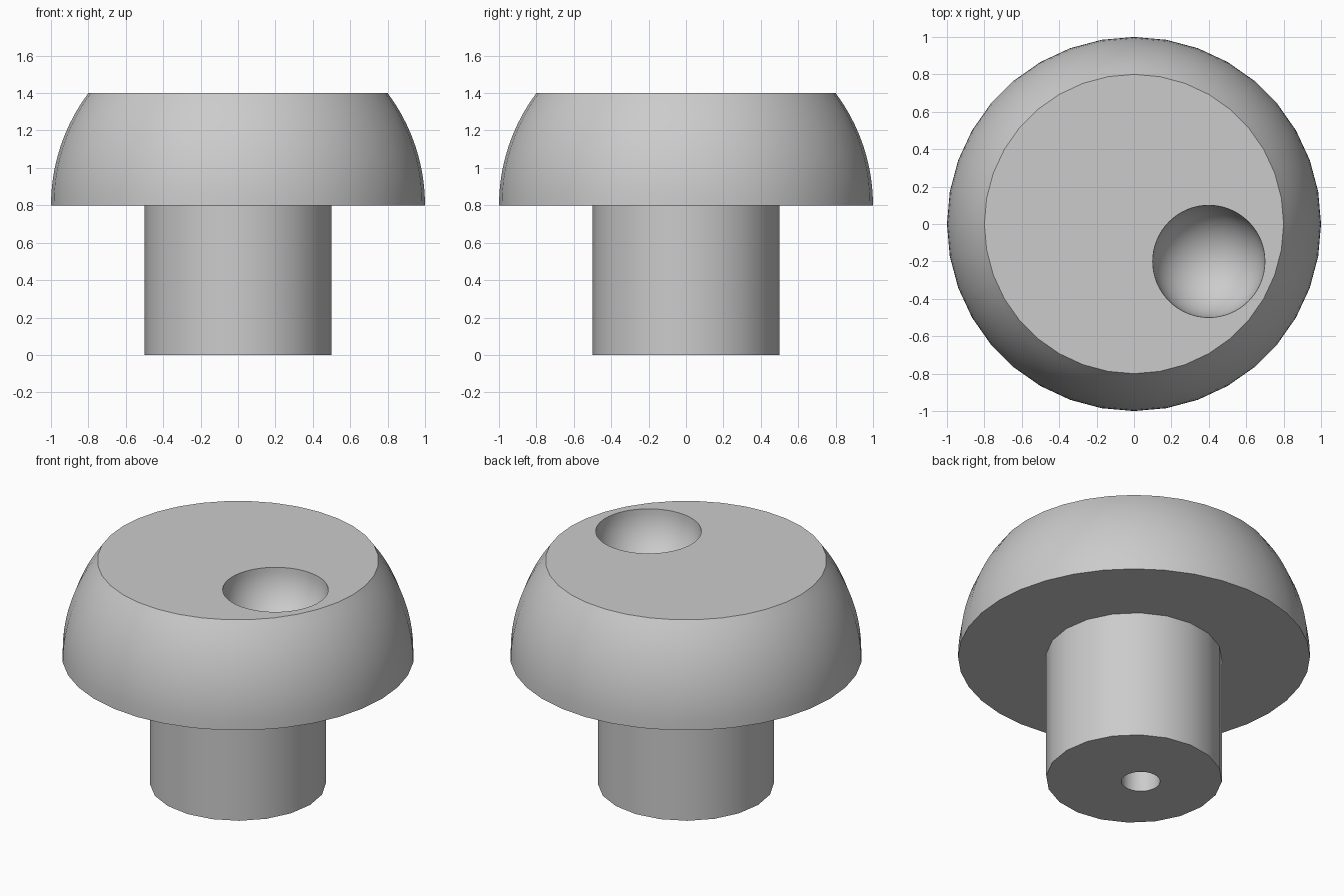
import bpy, bmesh
from math import asin, cos, sin, pi, radians

cube = bpy.data.objects.get("Cube")
if cube:
    bpy.data.objects.remove(cube, do_unlink=True)

grey = bpy.data.materials.new("plain grey")
grey.use_nodes = True
colour = (0.6, 0.6, 0.6, 1)
grey.diffuse_color = colour
grey.node_tree.nodes["Principled BSDF"].inputs["Base Color"].default_value = colour


def lathe(name, profile, sides):
    """Closed solid turned around z from (radius, height) points, flat ends."""
    bm = bmesh.new()
    rings = [[bm.verts.new((r * cos(2 * pi * i / sides), r * sin(2 * pi * i / sides), z))
              for i in range(sides)] for r, z in profile]
    for low, high in zip(rings, rings[1:]):
        for i in range(sides):
            j = (i + 1) % sides
            bm.faces.new((low[i], low[j], high[j], high[i]))
    bm.faces.new(rings[0][::-1])
    bm.faces.new(rings[-1])
    mesh = bpy.data.meshes.new(name)
    bm.to_mesh(mesh)
    bm.free()
    mesh.materials.append(grey)
    obj = bpy.data.objects.new(name, mesh)
    bpy.context.collection.objects.link(obj)
    return obj


def carve(obj, cutter):
    """Cut the cutter's shape out of obj, then drop the cutter."""
    cutter.hide_render = True
    mod = obj.modifiers.new("cut", "BOOLEAN")
    mod.operation = "DIFFERENCE"
    mod.solver = "EXACT"
    mod.object = cutter
    bpy.ops.object.select_all(action="DESELECT")
    bpy.context.view_layer.objects.active = obj
    obj.select_set(True)
    bpy.ops.object.modifier_apply(modifier=mod.name)
    bpy.data.objects.remove(cutter, do_unlink=True)
    bpy.ops.object.shade_smooth_by_angle(angle=radians(35))


# Domed cap: lower part of a unit hemisphere, sliced flat at the top
steps = 10
arc = [asin(0.6) * i / steps for i in range(steps + 1)]
cap = lathe("cap", [(cos(a), 0.8 + sin(a)) for a in arc], 36)

# Round finger dimple in the flat top
bpy.ops.mesh.primitive_uv_sphere_add(segments=64, ring_count=32, radius=0.3,
                                     location=(0.4, -0.2, 1.4))
dimple = bpy.context.object
dimple.name = "dimple_cutter"
dimple.data.materials.append(grey)
carve(cap, dimple)

# Stem with a small blind bore in its underside
stem = lathe("stem", [(0.5, 0), (0.5, 0.8)], 20)
bore = lathe("bore_cutter", [(0.11, -0.1), (0.11, 0.5)], 32)
bore.location.x = -0.05
bpy.context.view_layer.update()
carve(stem, bore)
